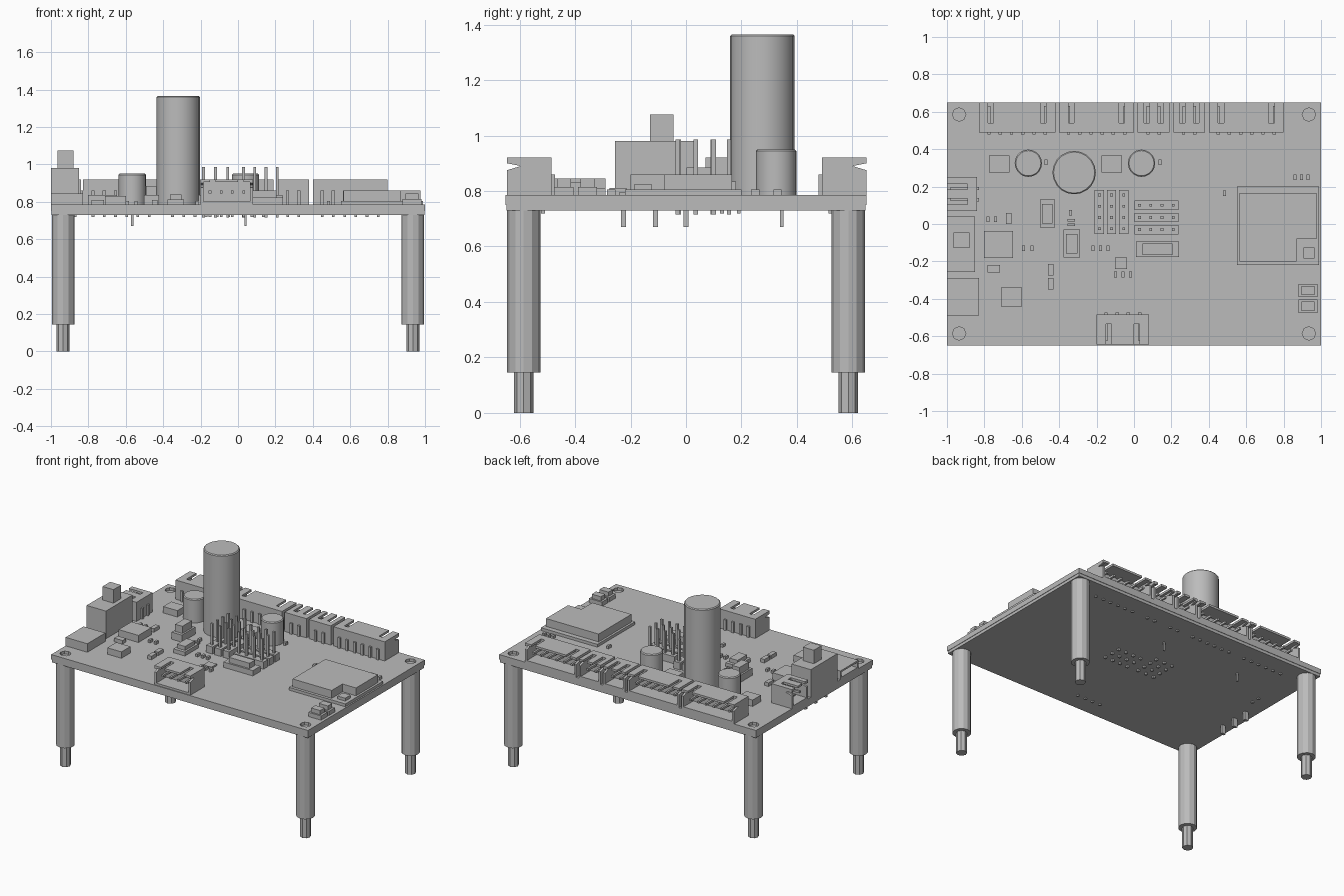
import bpy, bmesh
from math import pi
from mathutils import Matrix, Vector

cube = bpy.data.objects.get("Cube")
if cube:
    bpy.data.objects.remove(cube, do_unlink=True)

grey = bpy.data.materials.new("plain grey")
grey.use_nodes = True
COL = (0.5, 0.5, 0.5, 1)
grey.diffuse_color = COL
grey.node_tree.nodes["Principled BSDF"].inputs["Base Color"].default_value = COL

TOP = 0.785     # upper face of the board
UNDER = 0.73    # lower face of the board


def make(name, bm, matrix=None):
    bmesh.ops.recalc_face_normals(bm, faces=bm.faces)
    mesh = bpy.data.meshes.new(name)
    bm.to_mesh(mesh)
    bm.free()
    mesh.materials.append(grey)
    obj = bpy.data.objects.new(name, mesh)
    bpy.context.collection.objects.link(obj)
    if matrix:
        obj.matrix_world = matrix
    return obj


def add_box(bm, x0, x1, y0, y1, z0, z1):
    m = Matrix.Translation(((x0 + x1) / 2, (y0 + y1) / 2, (z0 + z1) / 2))
    m = m @ Matrix.Diagonal((x1 - x0, y1 - y0, z1 - z0, 1))
    bmesh.ops.create_cube(bm, size=1, matrix=m)


def add_block(bm, x, y, w, d, top, z0=TOP):
    add_box(bm, x - w / 2, x + w / 2, y - d / 2, y + d / 2, z0, top)


def add_tube(bm, x, y, r, z0, z1, sides=12, r_top=None):
    bmesh.ops.create_cone(bm, cap_ends=True, segments=sides, radius1=r,
                          radius2=r if r_top is None else r_top, depth=z1 - z0,
                          matrix=Matrix.Translation((x, y, (z0 + z1) / 2)))


def block(name, *args):
    bm = bmesh.new()
    add_block(bm, *args)
    return make(name, bm)


def add_profile(bm, x0, x1, points):
    # (y, z) outline extruded along x
    face = bm.faces.new([bm.verts.new((x0, y, z)) for y, z in points])
    out = bmesh.ops.extrude_face_region(bm, geom=[face])
    moved = [v for v in out["geom"] if isinstance(v, bmesh.types.BMVert)]
    bmesh.ops.translate(bm, verts=moved, vec=Vector((x1 - x0, 0, 0)))


def connector(name, x, y, width, turn=0):
    # side-entry shroud whose mouth faces local +y at y = 0
    bm = bmesh.new()
    h, depth, wall = 0.135, 0.16, 0.015
    half = width / 2
    side = [(-depth, 0), (0, 0), (0, 0.09), (-0.05, 0.105), (0, 0.115), (0, h), (-depth, h)]
    add_profile(bm, -half, -half + wall, side)
    add_profile(bm, half - wall, half, side)
    add_box(bm, -half, half, -depth, 0, 0, wall)
    add_box(bm, -half, half, -depth, -0.11, 0, h)
    # lid with two key slots
    slot = min(0.065, width * 0.28)
    a, b = half - slot + 0.015, half - slot - 0.015
    for x0, x1 in ((-half, -a), (-b, b), (a, half)):
        add_box(bm, x0, x1, -0.11, 0, h - wall, h)
    # contacts, rear legs and solder tails
    n = max(2, round((width - 0.05) / 0.06))
    for i in range(n):
        px = (i - (n - 1) / 2) * 0.06
        add_block(bm, px, -0.07, 0.014, 0.1, 0.075, 0.06)
        add_block(bm, px, -depth - 0.006, 0.018, 0.012, 0.075, 0)
        add_block(bm, px, -0.13, 0.014, 0.014, -0.05, -0.066)
    return make(name, bm, Matrix.Translation((x, y, TOP)) @ Matrix.Rotation(turn, 4, 'Z'))


CORNERS = [(sx * 0.935, sy * 0.585) for sx in (-1, 1) for sy in (-1, 1)]

# circuit board with a thin lower layer and shallow corner holes
bm = bmesh.new()
add_box(bm, -1, 1, -0.65, 0.65, 0.75, TOP)
board = make("board", bm)
block("board_lower_layer", 0, 0, 1.994, 1.294, 0.75, UNDER)
bm = bmesh.new()
for x, y in CORNERS:
    add_tube(bm, x, y, 0.036, 0.765, 0.82, 8)
cutter = make("hole_cutter", bm)
cutter.hide_render = True
cutter.hide_viewport = True
cut = board.modifiers.new("holes", 'BOOLEAN')
cut.operation = 'DIFFERENCE'
cut.object = cutter

# standoff legs with thin threaded ends
for i, (x, y) in enumerate(CORNERS):
    bm = bmesh.new()
    add_tube(bm, x, y, 0.06, 0.145, 0.74, 12)
    add_tube(bm, x, y, 0.035, 0, 0.15, 8)
    make(f"standoff_{i + 1}", bm)

# shrouded connectors round the edges
for i, (a, b) in enumerate(((-0.83, -0.42), (-0.4, 0), (0.02, 0.19), (0.21, 0.38), (0.4, 0.8))):
    connector(f"back_connector_{i + 1}", (a + b) / 2, 0.65, b - a)
connector("front_connector", -0.06, -0.645, 0.28, pi)
connector("side_connector", -1, 0.16, 0.18, pi / 2)

# capacitors
bpy.ops.object.select_all(action='DESELECT')
for name, x, y, r, top in (("large_capacitor", -0.32, 0.275, 0.116, 1.365),
                           ("left_capacitor", -0.565, 0.325, 0.073, 0.95),
                           ("right_capacitor", 0.04, 0.325, 0.073, 0.95)):
    bm = bmesh.new()
    add_tube(bm, x, y, r, TOP, top - 0.006, 20)
    add_tube(bm, x, y, r, top - 0.006, top, 20, r - 0.006)
    cap = make(name, bm)
    cap.select_set(True)
    bpy.context.view_layer.objects.active = cap
bpy.ops.object.shade_smooth_by_angle(angle=0.55)

# pin headers, three along each direction
bm = bmesh.new()
pins = bmesh.new()
for x in (-0.185, -0.12, -0.055):
    add_block(bm, x, 0.063, 0.05, 0.235, 0.835)
    for k in range(4):
        add_block(pins, x, -0.025 + k * 0.06, 0.015, 0.015, 0.985, 0.715)
for y in (0.1, 0.035, -0.03):
    add_block(bm, 0.12, y, 0.235, 0.05, 0.835)
    for k in range(4):
        add_block(pins, 0.03 + k * 0.06, y, 0.015, 0.015, 0.985, 0.715)
make("header_bases", bm)
make("header_pins", pins)

# wireless module: carrier, shield and notched corner
bm = bmesh.new()
add_box(bm, 0.55, 0.99, -0.22, 0.2, TOP, 0.805)
add_box(bm, 0.565, 0.87, -0.2, 0.165, 0.805, 0.86)
add_box(bm, 0.87, 0.975, -0.08, 0.165, 0.805, 0.86)
add_block(bm, 0.935, -0.155, 0.06, 0.06, 0.825, 0.805)
make("module", bm)

# power switch and its button and tabs
block("switch_body", -0.925, -0.108, 0.15, 0.295, 0.98)
block("switch_button", -0.922, -0.087, 0.085, 0.085, 1.075, 0.97)
bm = bmesh.new()
for y in (-0.225, -0.11, 0):
    add_block(bm, -0.925, y, 0.03, 0.018, 0.74, 0.67)
for x in (-0.565, 0.04):
    add_block(bm, x, 0.345, 0.012, 0.012, 0.74, 0.67)
make("lower_tabs", bm)

# port with an open mouth
bm = bmesh.new()
add_box(bm, -1, -0.83, -0.49, -0.29, TOP, 0.797)
add_box(bm, -1, -0.83, -0.49, -0.29, 0.833, 0.845)
add_box(bm, -0.9, -0.83, -0.49, -0.29, TOP, 0.845)
for y in (-0.484, -0.296):
    add_block(bm, -0.915, y, 0.17, 0.012, 0.845)
make("port", bm)

# chips and stepped components
for name, x, y, w, d, top in (("main_chip", -0.725, -0.11, 0.155, 0.145, 0.835),
                              ("front_chip", -0.655, -0.39, 0.11, 0.1, 0.83),
                              ("left_inductor", -0.72, 0.32, 0.11, 0.09, 0.83),
                              ("right_inductor", -0.12, 0.32, 0.11, 0.09, 0.83),
                              ("small_chip", -0.75, -0.24, 0.065, 0.04, 0.81),
                              ("flat_chip", -0.07, -0.21, 0.065, 0.06, 0.797)):
    block(name, x, y, w, d, top)
for name, x, y, w, d, top in (("upright_part", -0.463, 0.055, 0.08, 0.15, 0.885),
                              ("regulator", -0.333, -0.105, 0.09, 0.15, 0.84),
                              ("crystal", 0.125, -0.135, 0.23, 0.085, 0.86),
                              ("front_button_a", 0.93, -0.355, 0.1, 0.07, 0.845),
                              ("front_button_b", 0.93, -0.44, 0.1, 0.07, 0.845)):
    bm = bmesh.new()
    mid = (TOP + top) / 2
    add_block(bm, x, y, w, d, mid)
    add_block(bm, x, y, w * 0.7, d * 0.7, top, mid)
    make(name, bm)

# scattered tiny resistors
bm = bmesh.new()
for x, y in ((-0.67, 0.03), (-0.445, -0.245), (-0.445, -0.32)):
    add_block(bm, x, y, 0.03, 0.06, 0.81)
for x, y, count, step in ((-0.78, 0.025, 2, 0.04), (-0.59, -0.13, 2, 0.045),
                          (-0.22, -0.13, 3, 0.04), (-0.1, -0.27, 3, 0.04),
                          (0.86, 0.25, 3, 0.035), (0.485, 0.165, 1, 0),
                          (-0.47, 0.33, 1, 0), (0.14, 0.33, 1, 0), (-0.34, 0.06, 1, 0)):
    for i in range(count):
        add_block(bm, x + i * step, y, 0.016, 0.03, 0.805)
for y in (-0.005, 0.02):
    add_block(bm, -0.335, y, 0.04, 0.014, 0.8)
make("tiny_parts", bm)
